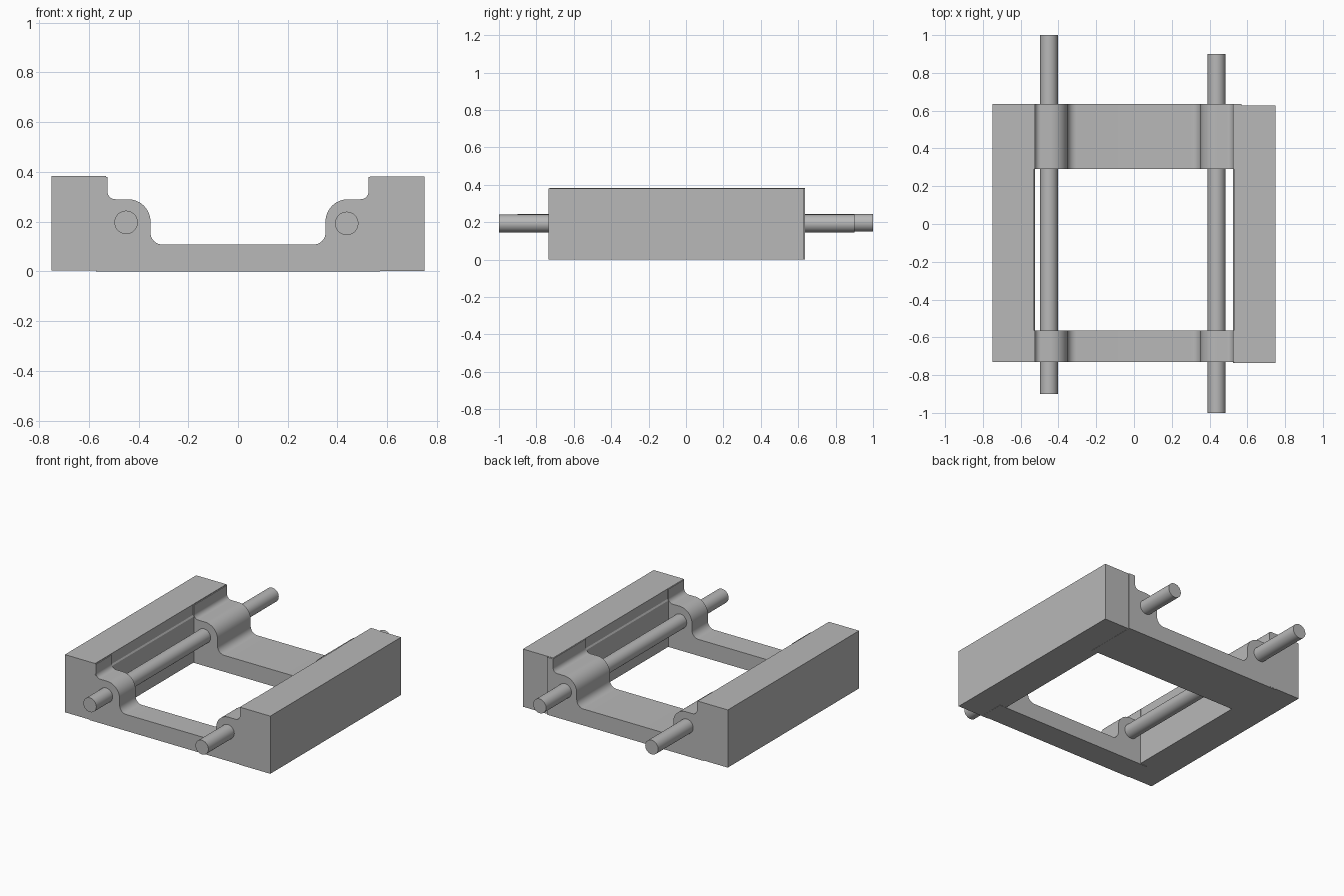
import bpy, bmesh, math

if "Cube" in bpy.data.objects:
    bpy.data.objects.remove(bpy.data.objects["Cube"])

grey = bpy.data.materials.new("plain grey")
grey.diffuse_color = (0.48, 0.48, 0.48, 1)
grey.use_nodes = True
grey.node_tree.nodes["Principled BSDF"].inputs["Base Color"].default_value = grey.diffuse_color


def extrude_profile(name, pts, y0, y1):
    """Extrude an x-z outline from y0 to y1."""
    bm = bmesh.new()
    face = bm.faces.new([bm.verts.new((x, y0, z)) for x, z in pts])
    res = bmesh.ops.extrude_face_region(bm, geom=[face])
    for v in res["geom"]:
        if isinstance(v, bmesh.types.BMVert):
            v.co.y = y1
    bmesh.ops.recalc_face_normals(bm, faces=bm.faces[:])
    mesh = bpy.data.meshes.new(name)
    bm.to_mesh(mesh)
    bm.free()
    ob = bpy.data.objects.new(name, mesh)
    bpy.context.collection.objects.link(ob)
    mesh.materials.append(grey)
    bpy.ops.object.select_all(action='DESELECT')
    ob.select_set(True)
    bpy.context.view_layer.objects.active = ob
    bpy.ops.object.shade_smooth_by_angle(angle=math.radians(30))
    return ob


def arc(cx, cz, r, a0, a1, n=12):
    return [(cx + r * math.cos(math.radians(a0 + (a1 - a0) * i / n)),
             cz + r * math.sin(math.radians(a0 + (a1 - a0) * i / n)))
            for i in range(n + 1)]


# Cross bars: low saddle with rounded rod bosses at each end
half = [(-0.57, 0), (-0.57, 0.379), (-0.525, 0.379)]
half += arc(-0.493, 0.322, 0.032, 180, 270)
half += arc(-0.442, 0.2, 0.09, 90, 0)
half += arc(-0.304, 0.156, 0.048, 180, 270)
outline = half + [(-x, z) for x, z in reversed(half)]
extrude_profile("front_cross_bar", outline, -0.73, -0.565)
extrude_profile("back_cross_bar", outline, 0.29, 0.635)


# Side rails with a slight ledge on the inner wall
def rail(name, side, z0, z1, y0, y1):
    pts = [(0.75, z0), (0.75, z1), (0.53, z1), (0.53, 0.315),
           (0.524, 0.305), (0.524, z0)]
    extrude_profile(name, [(side * x, z) for x, z in pts], y0, y1)


rail("left_rail", -1, 0.004, 0.384, -0.731, 0.636)
rail("right_rail", 1, 0.001, 0.381, -0.735, 0.627)

# Guide rods through the bosses
for name, x, z, y0, y1 in (("left_rod", -0.45, 0.197, -0.9, 1.0),
                           ("right_rod", 0.437, 0.193, -1.0, 0.9)):
    extrude_profile(name, arc(x, z, 0.047, 0, 360, 48)[:-1], y0, y1)
